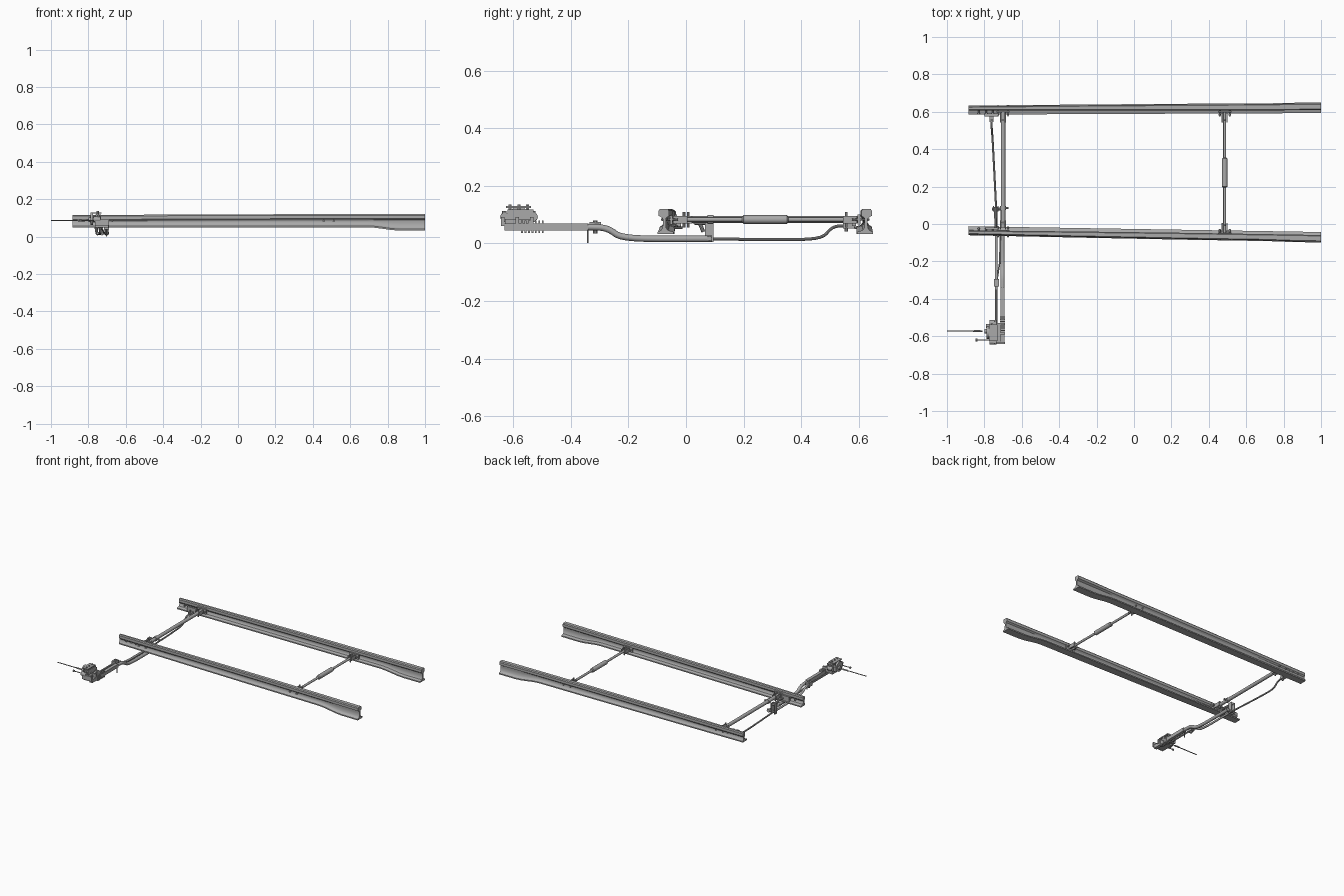
import bpy, bmesh, math
from mathutils import Vector

cube = bpy.data.objects.get("Cube")
if cube:
    bpy.data.objects.remove(cube)

steel = bpy.data.materials.new("steel grey")
steel.use_nodes = True
GREY = (0.4, 0.4, 0.4, 1)
steel.diffuse_color = GREY
steel.node_tree.nodes["Principled BSDF"].inputs["Base Color"].default_value = GREY


def finish(name, bm, smooth=True):
    bmesh.ops.recalc_face_normals(bm, faces=bm.faces)
    mesh = bpy.data.meshes.new(name)
    bm.to_mesh(mesh)
    bm.free()
    mesh.materials.append(steel)
    ob = bpy.data.objects.new(name, mesh)
    bpy.context.collection.objects.link(ob)
    if smooth:
        bpy.ops.object.select_all(action='DESELECT')
        ob.select_set(True)
        bpy.context.view_layer.objects.active = ob
        bpy.ops.object.shade_smooth_by_angle(angle=math.radians(35))
    return ob


def loft(bm, rings):
    rows = [[bm.verts.new(p) for p in ring] for ring in rings]
    n = len(rows[0])
    for a, b in zip(rows, rows[1:]):
        for i in range(n):
            bm.faces.new((a[i], a[(i + 1) % n], b[(i + 1) % n], b[i]))
    bm.faces.new(rows[0])
    bm.faces.new(rows[-1])


def box(name, x, y, z):
    """Box from its low and high limits on each axis."""
    bm = bmesh.new()
    loft(bm, [[(px, y[0], z[0]), (px, y[1], z[0]), (px, y[1], z[1]), (px, y[0], z[1])] for px in x])
    return finish(name, bm, False)


def tube(name, path, r, sides=12):
    """Round bar along a path; r may be one radius or one for each point."""
    pts = [Vector(p) for p in path]
    radii = r if isinstance(r, (list, tuple)) else [r] * len(pts)
    rings = []
    for i, p in enumerate(pts):
        t = (pts[min(i + 1, len(pts) - 1)] - pts[max(i - 1, 0)]).normalized()
        side = t.cross(Vector((0, 0, 1)) if abs(t.z) < 0.95 else Vector((0, 1, 0))).normalized()
        up = side.cross(t)
        rings.append([p + radii[i] * (side * math.cos(k * math.tau / sides) + up * math.sin(k * math.tau / sides))
                      for k in range(sides)])
    bm = bmesh.new()
    loft(bm, rings)
    return finish(name, bm)


def bend(path, steps=5):
    """Round the corners of a path with short quadratic arcs."""
    pts = [Vector(p) for p in path]
    out = [pts[0]]
    for a, b, c in zip(pts, pts[1:], pts[2:]):
        s, e = b.lerp(a, 0.4), b.lerp(c, 0.4)
        out += [s.lerp(b, k / steps).lerp(b.lerp(e, k / steps), k / steps) for k in range(steps + 1)]
    return out + [pts[-1]]


def bolt(name, x, y, z, length, r=0.006):
    tube(name + "_shank", [(x, y - length / 2, z), (x, y + length / 2, z)], r * 0.55, 8)
    for e in (-1, 1):
        tube(name + "_nut", [(x, y + e * length * 0.3, z), (x, y + e * length * 0.45, z)], r, 6)


# Rails: a slim blade that swells into a full rail at the heel
def rail_section(w, z0, z1, h0, h1, m):
    t = 0.006
    return [(0, z0), (w, z0), (w, z0 + 0.008), (m + 0.012, z0 + 0.014), (m + t, z0 + 0.022),
            (m + t * 0.8, (z0 + z1) / 2), (m + t, z1 - 0.032), (h1, z1 - 0.024), (h1, z1 - 0.006),
            (h1 - 0.005, z1), (h0 + 0.005, z1), (h0, z1 - 0.006), (h0, z1 - 0.024), (m - t, z1 - 0.032),
            (m - t * 0.8, (z0 + z1) / 2), (m - t, z0 + 0.022), (m - 0.012, z0 + 0.014), (0, z0 + 0.008)]


def rail(name, side, inner0, inner1):
    bm = bmesh.new()
    rings = []
    for x, grow, head in ((-0.885, 0, 0), (-0.3, 0, 0.6), (0.3, 0, 1), (0.69, 0, 1), (0.735, 0.16, 1),
                          (0.78, 0.5, 1), (0.825, 0.84, 1), (0.87, 1, 1), (1, 1, 1)):
        base = inner0 + (inner1 - inner0) * (x + 0.885) / 1.885
        w = 0.048 + 0.005 * head + 0.003 * grow
        sec = rail_section(w, 0.05 - 0.018 * grow, 0.115 + 0.005 * head,
                           0.022 - 0.006 * head, w - 0.004, 0.033 - 0.001 * head)
        rings.append([(x, base + side * u, z) for u, z in sec])
    loft(bm, rings)
    return finish(name, bm)


rail("front_rail", -1, -0.012, -0.043)
rail("rear_rail", 1, 0.585, 0.593)

# Heel stretcher with its turnbuckle
tube("heel_stretcher", [(0.485, -0.05, 0.083), (0.485, 0.2, 0.083), (0.485, 0.605, 0.083)], 0.008)
tube("turnbuckle", [(0.485, y, 0.083) for y in (0.195, 0.2, 0.35, 0.355)], [0.009, 0.015, 0.015, 0.009], 16)
# Toe stretcher
tube("toe_stretcher", [(-0.7, -0.02, 0.083), (-0.7, 0.6, 0.083)], 0.012)
tube("stretcher_collar", [(-0.7, 0.075, 0.083), (-0.7, 0.095, 0.083)], 0.016)
tube("collar_pin", [(-0.7, 0.085, 0.083), (-0.672, 0.085, 0.083)], 0.006, 8)

# Clevis brackets and bolts where the bars meet the rails
for x in (0.485, -0.7):
    for wall, inward in ((-0.03, 1), (0.594, -1)):
        if x > 0 and inward > 0:
            wall = -0.045
        tip = wall + inward * 0.05
        y = (min(wall, tip), max(wall, tip))
        for e in (-1, 1):
            box("clevis_cheek", (x + e * 0.013 - 0.003, x + e * 0.013 + 0.003), y, (0.07, 0.096))
        plate = wall - inward * 0.006
        box("clevis_plate", (x - 0.035, x + 0.035), (plate - 0.005, plate + 0.005), (0.066, 0.1))
        tube("clevis_pin", [(x, tip - inward * 0.012, 0.055), (x, tip - inward * 0.012, 0.11)], 0.005, 8)
        for e in (-1, 1):
            bolt("clevis_bolt", x + e * 0.027, wall - inward * 0.012, 0.083, 0.06)
for y in (-0.04, 0.607):
    for x in (-0.83, -0.79, -0.755):
        bolt("toe_bolt", x, y, 0.083, 0.042)
box("lug_plate", (-0.80, -0.73), (0.576, 0.59), (0.06, 0.095))
box("rod_lug", (-0.772, -0.75), (0.545, 0.585), (0.052, 0.07))
tube("rod_lug_pin", [(-0.761, 0.556, 0.042), (-0.761, 0.556, 0.085)], 0.006, 8)
box("front_lug_plate", (-0.79, -0.73), (-0.03, -0.018), (0.06, 0.095))

# Low connecting rod to the rear rail
tube("connecting_rod", bend([(-0.737, 0.08, 0.016), (-0.748, 0.3, 0.013), (-0.757, 0.47, 0.015),
                             (-0.761, 0.51, 0.06), (-0.761, 0.565, 0.061)]), 0.0055, 10)

# Hanger joint under the front rail
for x in (-0.752, -0.727):
    box("hanger_plate", (x - 0.003, x + 0.003), (0.066, 0.095), (0.005, 0.078))
tube("hanger_pin", [(-0.76, 0.081, 0.018), (-0.69, 0.081, 0.018)], 0.008, 10)
tube("hanger_arm", bend([(-0.74, -0.02, 0.075), (-0.74, 0.045, 0.078), (-0.74, 0.06, 0.04)]), 0.007, 10)
tube("hanger_top", [(-0.74, 0.03, 0.072), (-0.74, 0.09, 0.072)], 0.009, 10)

# Operating bars that dip below the rail and rise to the machine
for name, x, r, start in (("drive_bar", -0.703, 0.011, 0.09), ("detector_bar", -0.737, 0.007, 0.08)):
    tube(name, bend([(x, start, 0.016), (x, -0.22, 0.016), (x, -0.275, 0.055), (x, -0.35, 0.057)]), r)
tube("side_link", [(-0.715, -0.02, 0.02), (-0.717, -0.2, 0.02), (-0.733, -0.3, 0.058)], 0.004, 8)
box("joint_block", (-0.748, -0.722), (-0.335, -0.295), (0.045, 0.074))
tube("joint_pin", [(-0.735, -0.315, 0.035), (-0.735, -0.315, 0.08)], 0.008, 10)
tube("drop_pin", [(-0.703, -0.341, 0.002), (-0.703, -0.341, 0.07)], 0.0025, 8)
box("slide_bar", (-0.714, -0.692), (-0.63, -0.34), (0.045, 0.069))
tube("detector_rod", [(-0.737, -0.33, 0.057), (-0.737, -0.61, 0.057)], 0.006, 10)
for i in range(7):
    y = -0.572 + i * 0.012
    box("rack_tooth", (-0.716, -0.69), (y, y + 0.006), (0.037, 0.08))

# Hand machine: frame, cross brackets, drums, gear and top plate
box("machine_frame", (-0.765, -0.715), (-0.628, -0.535), (0.05, 0.085))
box("machine_body", (-0.762, -0.732), (-0.62, -0.53), (0.08, 0.118))
for y in (-0.636, -0.585, -0.535):
    box("cross_bracket", (-0.765, -0.69), (y - 0.006, y + 0.006), (0.06, 0.092))
for y in (-0.63, -0.529):
    tube("side_drum", [(-0.772, y, 0.092), (-0.735, y, 0.092)], 0.015, 16)
    tube("drum_cap", [(-0.745, y, 0.075), (-0.745, y, 0.112)], 0.008, 10)
tube("gear_disc", [(-0.789, -0.58, 0.095), (-0.775, -0.58, 0.095)], 0.034, 20)
tube("gear_hub", [(-0.8, -0.573, 0.09), (-0.755, -0.573, 0.09)], 0.012, 12)
box("top_plate", (-0.775, -0.73), (-0.625, -0.538), (0.123, 0.13))
for y in (-0.61, -0.58, -0.55):
    tube("top_stud", [(-0.75, y, 0.115), (-0.75, y, 0.136)], 0.006, 6)
box("side_tab", (-0.79, -0.765), (-0.556, -0.535), (0.075, 0.108))

# Levers
tube("long_lever", [(x, -0.573, 0.087) for x in (-1, -0.86, -0.855, -0.82, -0.81)],
     [0.003, 0.003, 0.005, 0.005, 0.003], 8)
tube("short_lever", [(-0.845, -0.62, 0.087), (-0.76, -0.62, 0.087)], 0.003, 8)
tube("lever_knob", [(-0.847, -0.62, 0.087), (-0.838, -0.62, 0.087)], 0.007, 8)
